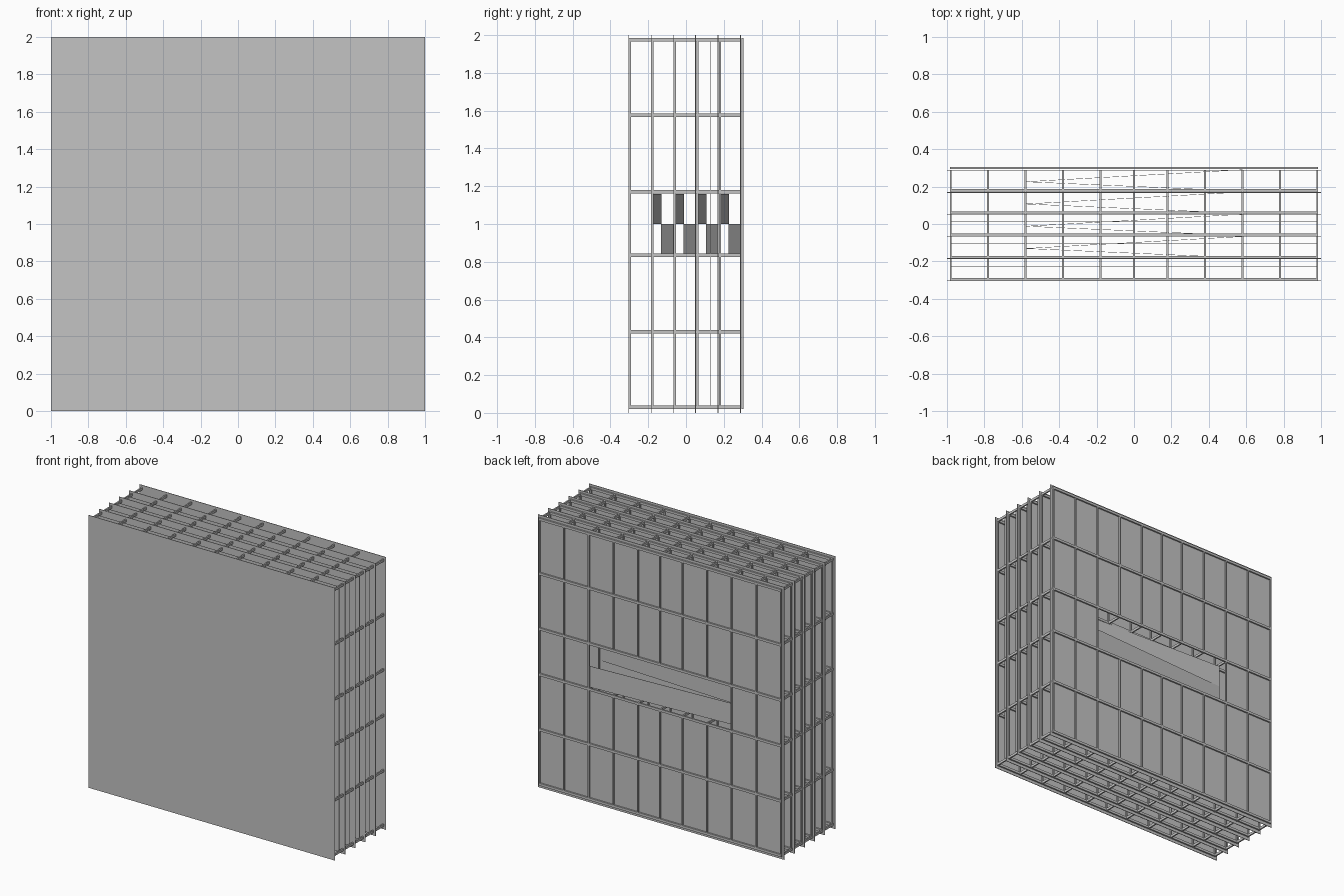
import bpy, bmesh

cube = bpy.data.objects.get("Cube")
if cube:
    bpy.data.objects.remove(cube, do_unlink=True)

# Single plain grey material
grey = bpy.data.materials.new("plain grey")
grey.use_nodes = True
COLOUR = (0.55, 0.55, 0.55, 1)
grey.diffuse_color = COLOUR
grey.node_tree.nodes["Principled BSDF"].inputs["Base Color"].default_value = COLOUR

# Shared layout
FRONT, STEP, COUNT = -0.305, 0.119, 6
SKIN, BAR_W, BAR_D = 0.004, 0.018, 0.015
COLS = [0] + [s * (0.18 + 0.2 * i) for i in range(5) for s in (-1, 1)]
ROWS = [0.03, 0.43, 0.835, 1.17, 1.575, 1.975]
WIN_X, WIN_LOW, WIN_HIGH = 0.58, 0.835, 1.17
LAYERS = [FRONT + STEP * i for i in range(COUNT)]


def finish(name, bm):
    mesh = bpy.data.meshes.new(name)
    bmesh.ops.recalc_face_normals(bm, faces=bm.faces[:])
    bm.to_mesh(mesh)
    bm.free()
    mesh.materials.append(grey)
    obj = bpy.data.objects.new(name, mesh)
    bpy.context.collection.objects.link(obj)
    return obj


def box(bm, x0, x1, y0, y1, z0, z1):
    verts = bmesh.ops.create_cube(bm, size=1)["verts"]
    for v in verts:
        v.co.x = x1 if v.co.x > 0 else x0
        v.co.y = y1 if v.co.y > 0 else y0
        v.co.z = z1 if v.co.z > 0 else z0


def sheet(name, y, thick, half, low, high, window):
    """Upright square sheet, optionally with the slot cut out."""
    bm = bmesh.new()
    if window:
        xs = [-half, -WIN_X, WIN_X, half]
        zs = [low, WIN_LOW, WIN_HIGH, high]
    else:
        xs, zs = [-half, half], [low, high]
    grid = [[bm.verts.new((x, y, z)) for x in xs] for z in zs]
    for r in range(len(zs) - 1):
        for c in range(len(xs) - 1):
            if not (window and r == 1 and c == 1):
                bm.faces.new((grid[r][c], grid[r][c + 1],
                              grid[r + 1][c + 1], grid[r + 1][c]))
    obj = finish(name, bm)
    mod = obj.modifiers.new("thickness", "SOLIDIFY")
    mod.thickness = thick
    mod.offset = -1
    return obj


def frame(name, y, window):
    """Grid of battens fixed to the back of a sheet."""
    bm = bmesh.new()
    h = BAR_W / 2
    y0, y1 = y + SKIN, y + BAR_D
    for x in COLS:
        if window and abs(x) < WIN_X - 0.01:
            spans = [(ROWS[0], WIN_LOW), (WIN_HIGH, ROWS[-1])]
        else:
            spans = [(ROWS[0] - h, ROWS[-1] + h)]
        for low, high in spans:
            box(bm, x - h / 2, x + h / 2, y0, y1, low, high)
    for z in ROWS:
        box(bm, -0.985, 0.985, y0, y1, z - h, z + h)
    return finish(name, bm)


# Sheets and their batten grids; only the front sheet is closed
for i, y in enumerate(LAYERS):
    sheet(f"panel_sheet_{i + 1}", y, SKIN, 1, 0, 2, i > 0)
    frame(f"panel_battens_{i + 1}", y, i > 0)

# Thin membranes inside the front four bays
for i, y in enumerate(LAYERS[:4]):
    sheet(f"membrane_{i + 1}", y + 0.08, 0.001, 0.98, 0.03, 1.975, i > 0)

# Spacer rods joining the layers at every grid crossing
bm = bmesh.new()
for x in COLS:
    for z in ROWS:
        box(bm, x - 0.005, x + 0.005, FRONT + SKIN, LAYERS[-1], z - 0.009, z + 0.009)
finish("spacer_rods", bm)

# Slanted vanes in the slot: upper one leans forward, lower one backward
for i, y in enumerate(LAYERS[1:]):
    if i == COUNT - 2:
        break
    for part, low, high, shift in (("upper", 1.0, WIN_HIGH - 0.01, 0.005),
                                   ("lower", WIN_LOW + 0.01, 1.0, STEP)):
        bm = bmesh.new()
        ends = [(-WIN_X, y + 0.055), (WIN_X, y + shift)]
        corners = [(*ends[0], low), (*ends[1], low), (*ends[1], high), (*ends[0], high)]
        bm.faces.new([bm.verts.new(c) for c in corners])
        vane = finish(f"{part}_vane_{i + 1}", bm)
        mod = vane.modifiers.new("thickness", "SOLIDIFY")
        mod.thickness = 0.002
        mod.offset = 0
